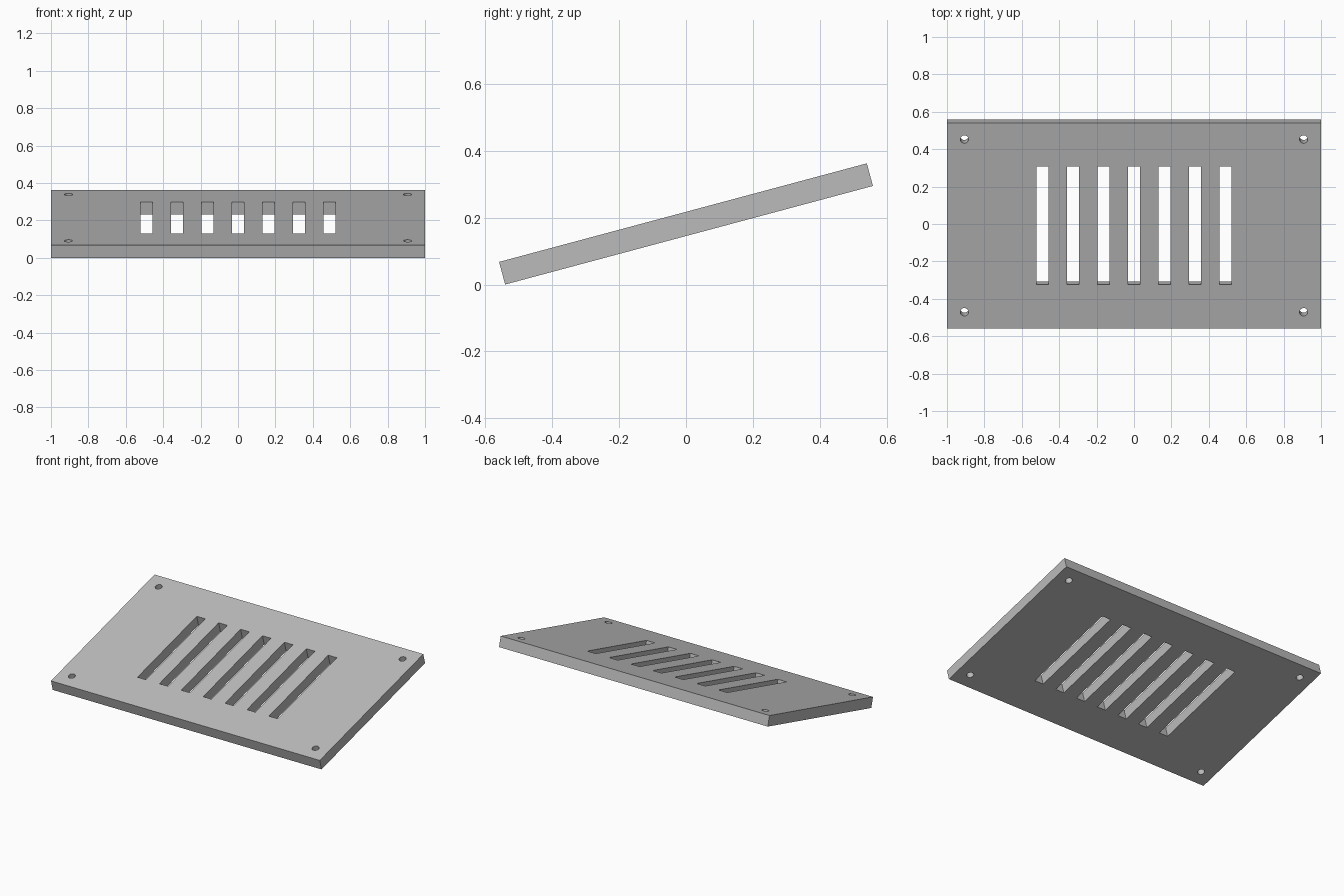
import bpy
import bmesh
from math import radians, sin, cos
from mathutils import Matrix, Vector

default = bpy.data.objects.get("Cube")
if default:
    bpy.data.objects.remove(default, do_unlink=True)

TILT = radians(15)
WIDTH, LENGTH, THICK = 2.0, 1.139, 0.07
SLOT_WIDTH, SLOT_LENGTH, SLOT_PITCH, SLOT_COUNT = 0.064, 0.653, 0.163, 7
HOLE_X, HOLE_Y, HOLE_RADIUS = 0.907, 0.478, 0.022

# Plain grey metal
grey = bpy.data.materials.new("grey_metal")
grey.use_nodes = True
colour = (0.5, 0.5, 0.5, 1)
grey.diffuse_color = colour
grey.node_tree.nodes["Principled BSDF"].inputs["Base Color"].default_value = colour


def add_box(bm, x, size):
    matrix = Matrix.Translation((x, 0, 0)) @ Matrix.Diagonal((*size, 1))
    bmesh.ops.create_cube(bm, size=1, matrix=matrix)


def make_object(name, bm):
    mesh = bpy.data.meshes.new(name)
    bm.to_mesh(mesh)
    bm.free()
    mesh.materials.append(grey)
    obj = bpy.data.objects.new(name, mesh)
    bpy.context.collection.objects.link(obj)
    return obj


# Flat plate
bm = bmesh.new()
add_box(bm, 0, (WIDTH, LENGTH, THICK))
plate = make_object("vent_plate", bm)

# Cutter: row of slots and four corner screw holes
bm = bmesh.new()
for i in range(SLOT_COUNT):
    x = (i - (SLOT_COUNT - 1) / 2) * SLOT_PITCH
    add_box(bm, x, (SLOT_WIDTH, SLOT_LENGTH, THICK * 3))
for sx in (-1, 1):
    for sy in (-1, 1):
        bmesh.ops.create_cone(
            bm, cap_ends=True, segments=32, depth=THICK * 3,
            radius1=HOLE_RADIUS, radius2=HOLE_RADIUS,
            matrix=Matrix.Translation((sx * HOLE_X, sy * HOLE_Y, 0)))
cutter = make_object("opening_cutter", bm)
cutter.hide_render = True

# Cut the openings, then discard the cutter
cut = plate.modifiers.new("openings", 'BOOLEAN')
cut.operation = 'DIFFERENCE'
cut.solver = 'EXACT'
cut.object = cutter
bpy.ops.object.select_all(action='DESELECT')
plate.select_set(True)
bpy.context.view_layer.objects.active = plate
bpy.ops.object.modifier_apply(modifier=cut.name)
bpy.data.objects.remove(cutter, do_unlink=True)

# Smooth hole walls, flat faces elsewhere
bpy.ops.object.shade_smooth_by_angle(angle=radians(30))

# Tilt the plate so that its front edge rests on the ground
height = LENGTH * sin(TILT) + THICK * cos(TILT)
plate.data.transform(Matrix.Translation(Vector((0, 0, height / 2)))
                     @ Matrix.Rotation(TILT, 4, 'X'))
